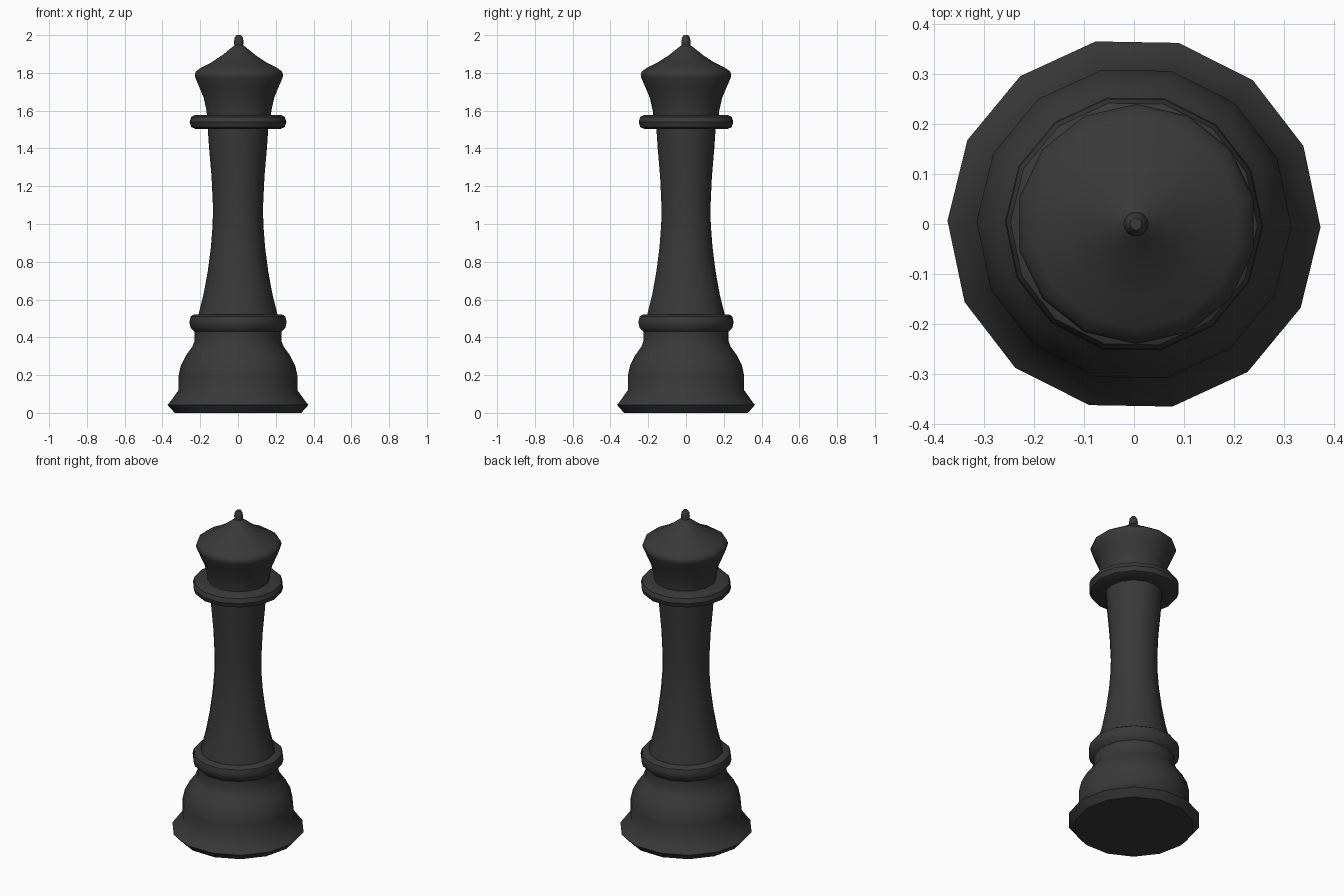
import bpy, bmesh, math

if "Cube" in bpy.data.objects:
    bpy.data.objects.remove(bpy.data.objects["Cube"])

SIDES = 14
black = bpy.data.materials.new("dark_charcoal")
black.diffuse_color = (0.04, 0.04, 0.04, 1)
black.use_nodes = True
black.node_tree.nodes["Principled BSDF"].inputs["Base Color"].default_value = black.diffuse_color


def lathe(name, profile, turn=0.0, cx=0.0):
    """Revolve (radius, height) points around z and cap both ends."""
    bm = bmesh.new()
    rings = []
    for r, z in profile:
        ring = []
        for i in range(SIDES):
            a = math.radians(turn) + 2 * math.pi * i / SIDES
            ring.append(bm.verts.new((cx + r * math.cos(a), r * math.sin(a), z)))
        rings.append(ring)
    for lo, hi in zip(rings, rings[1:]):
        for i in range(SIDES):
            j = (i + 1) % SIDES
            bm.faces.new((lo[i], lo[j], hi[j], hi[i]))
    bm.faces.new(rings[0][::-1])
    bm.faces.new(rings[-1])
    bmesh.ops.recalc_face_normals(bm, faces=bm.faces)
    me = bpy.data.meshes.new(name)
    bm.to_mesh(me)
    bm.free()
    me.materials.append(black)
    ob = bpy.data.objects.new(name, me)
    bpy.context.collection.objects.link(ob)
    bpy.ops.object.select_all(action='DESELECT')
    ob.select_set(True)
    bpy.context.view_layer.objects.active = ob
    bpy.ops.object.shade_smooth_by_angle(angle=math.radians(35))
    return ob


# Flared foot, rounded bell and the ring moulding above it
lathe("base", [(0.335, 0), (0.373, 0.042), (0.358, 0.06), (0.315, 0.12),
               (0.315, 0.195), (0.303, 0.25), (0.275, 0.305), (0.242, 0.35),
               (0.23, 0.38), (0.23, 0.43), (0.25, 0.45), (0.258, 0.48),
               (0.25, 0.51), (0.235, 0.52), (0.20, 0.52)], -1)

# Waisted column
lathe("column", [(0.212, 0.51), (0.182, 0.63), (0.16, 0.75), (0.143, 0.88),
                 (0.134, 1.0), (0.133, 1.1), (0.14, 1.25), (0.153, 1.4),
                 (0.162, 1.53)], -1)

# Thin collar below the head
lathe("collar", [(0.16, 1.503), (0.225, 1.503), (0.247, 1.513), (0.256, 1.54),
                 (0.247, 1.567), (0.225, 1.578), (0.16, 1.578)], -1)

# Flared head with domed cap
lathe("head", [(0.173, 1.56), (0.176, 1.6), (0.192, 1.67), (0.22, 1.735),
               (0.237, 1.775), (0.24, 1.79), (0.233, 1.808), (0.208, 1.826),
               (0.15, 1.855), (0.09, 1.894), (0.045, 1.93), (0.022, 1.948)],
      180 / SIDES, 0.005)

# Finial tip
lathe("finial", [(0.023, 1.94), (0.025, 1.965), (0.022, 1.985), (0.012, 2.0)],
      0, 0.004)
